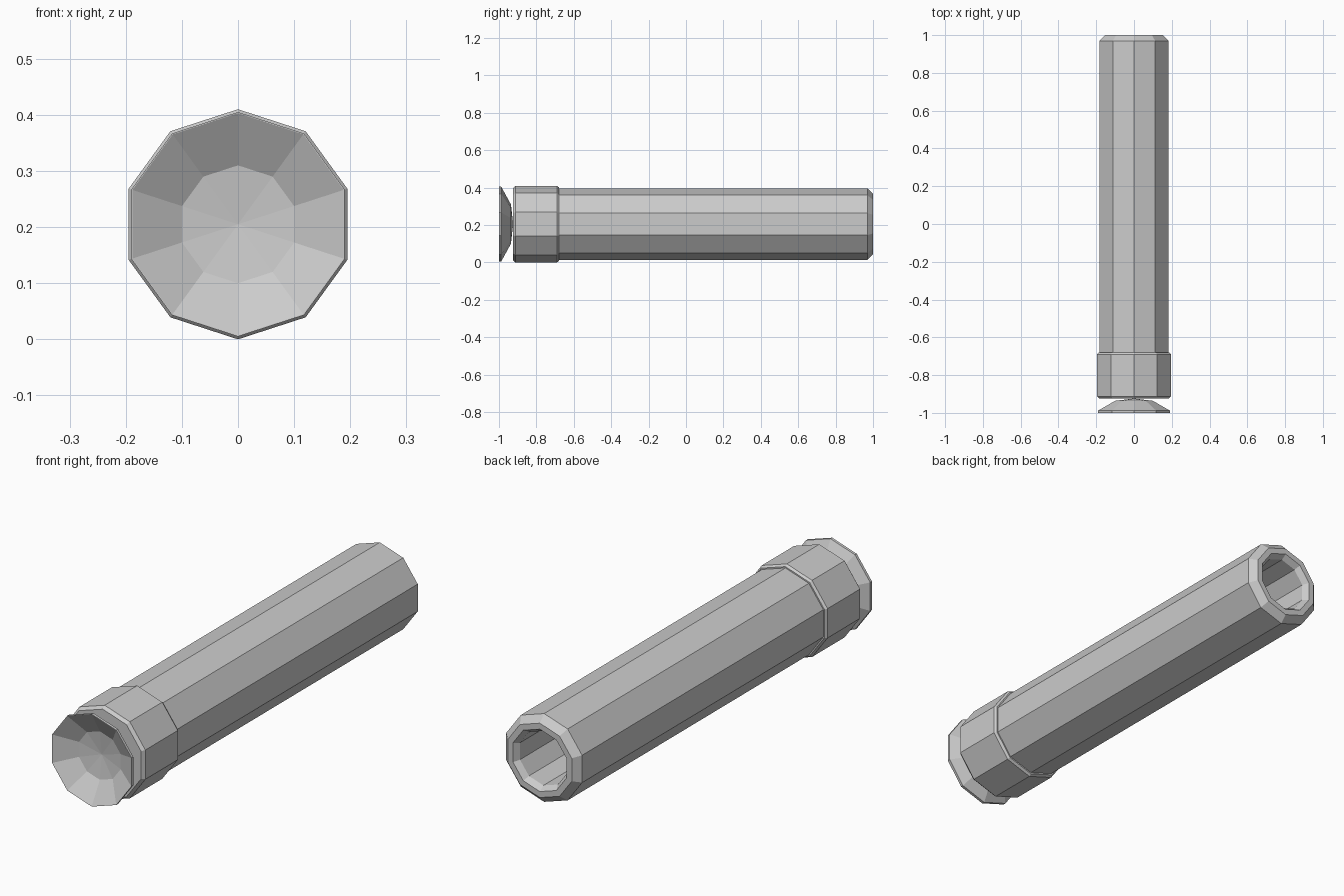
import bpy, bmesh, math

if "Cube" in bpy.data.objects:
    bpy.data.objects.remove(bpy.data.objects["Cube"])

SIDES = 10
CENTRE_Z = 0.205


def lathe(name, profile, closed=False):
    """Revolve (radius, y) points about the long axis into a ten-sided part."""
    bm = bmesh.new()
    rings = []
    for r, y in profile:
        if r == 0:
            rings.append([bm.verts.new((0, y, CENTRE_Z))] * SIDES)
        else:
            rings.append([bm.verts.new((r * math.sin(2 * math.pi * i / SIDES), y,
                                        CENTRE_Z + r * math.cos(2 * math.pi * i / SIDES)))
                          for i in range(SIDES)])
    pairs = list(zip(rings, rings[1:]))
    if closed:
        pairs.append((rings[-1], rings[0]))
    for a, b in pairs:
        for i in range(SIDES):
            j = (i + 1) % SIDES
            corners = list(dict.fromkeys((a[i], a[j], b[j], b[i])))
            if len(corners) > 2:
                bm.faces.new(corners)
    bmesh.ops.recalc_face_normals(bm, faces=bm.faces)
    mesh = bpy.data.meshes.new(name)
    bm.to_mesh(mesh)
    bm.free()
    obj = bpy.data.objects.new(name, mesh)
    bpy.context.collection.objects.link(obj)
    return obj


# Long hollow barrel, chamfered inside and out at the open rear end
lathe("barrel", [(0, -0.69), (0.191, -0.69), (0.191, 0.97), (0.161, 1.0),
                 (0.135, 1.0), (0.118, 0.975), (0.118, -0.68), (0, -0.68)])

# Wider collar with small bevels at both ends
lathe("collar", [(0, -0.925), (0.193, -0.925), (0.205, -0.912),
                 (0.205, -0.69), (0.197, -0.68), (0, -0.68)])

# Thin concave dish on the front
lathe("front_dish", [(0, -0.932), (0.105, -0.945), (0.198, -1.0),
                     (0.2, -1.0), (0.2, -0.988), (0.105, -0.936), (0, -0.924)])
